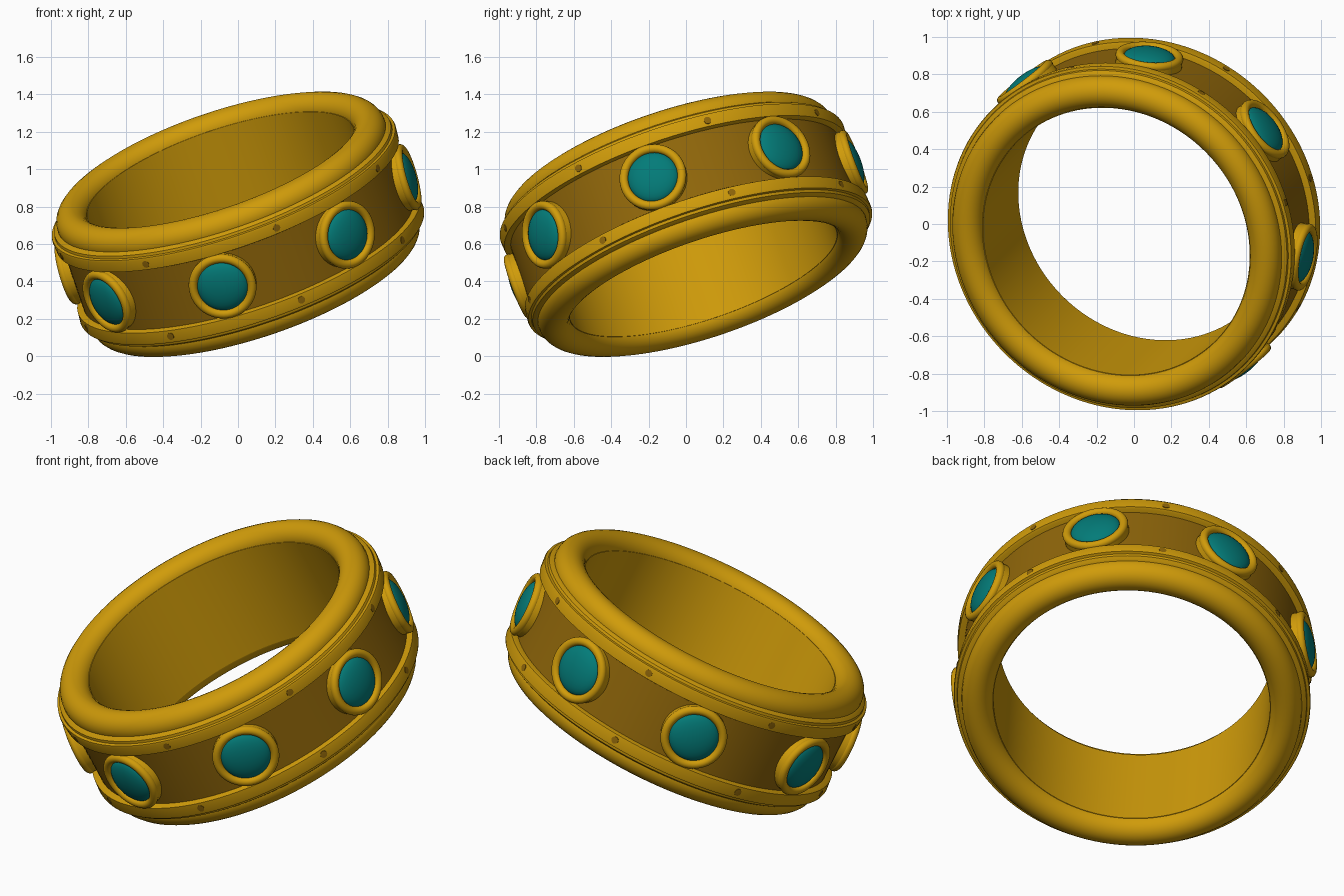
import bpy, bmesh, math
from mathutils import Matrix, Vector

if "Cube" in bpy.data.objects:
    bpy.data.objects.remove(bpy.data.objects["Cube"])

def mat(name, c):
    m = bpy.data.materials.new(name)
    m.diffuse_color = (*c, 1)
    m.use_nodes = True
    m.node_tree.nodes["Principled BSDF"].inputs["Base Color"].default_value = m.diffuse_color
    return m

GOLD = mat("gold", (0.63, 0.33, 0.003))
DARK = mat("dark_gold", (0.28, 0.135, 0.003))
TEAL = mat("teal_gem", (0.001, 0.20, 0.19))

# Tilted ring frame: n is the ring axis, e1 points to the first gem
n = Vector((-0.31, -0.305, 0.90)).normalized()
e1 = Vector((0.92, -0.185, 0.27))
e1 = (e1 - n * e1.dot(n)).normalized()
e2 = n.cross(e1)
FRAME = Matrix.Translation((0, 0, 0.705)) @ Matrix((e1, e2, n)).transposed().to_4x4()

def lathe(name, profile, material, segs, world, closed=True):
    """Revolve (radius, height) points round the local z axis."""
    bm = bmesh.new()
    rings = []
    for r, z in profile:
        if r < 1e-6:
            rings.append([bm.verts.new((0, 0, z))] * segs)
        else:
            rings.append([bm.verts.new((r * math.cos(2 * math.pi * i / segs),
                                        r * math.sin(2 * math.pi * i / segs), z))
                          for i in range(segs)])
    count = len(rings)
    for k in range(count if closed else count - 1):
        a, b = rings[k], rings[(k + 1) % count]
        for i in range(segs):
            j = (i + 1) % segs
            vs = list(dict.fromkeys((a[i], a[j], b[j], b[i])))
            if len(vs) > 2:
                bm.faces.new(vs)
    bmesh.ops.recalc_face_normals(bm, faces=bm.faces)
    me = bpy.data.meshes.new(name)
    bm.to_mesh(me)
    bm.free()
    me.materials.append(material)
    me.transform(world)
    ob = bpy.data.objects.new(name, me)
    bpy.context.collection.objects.link(ob)
    bpy.context.view_layer.objects.active = ob
    for o in bpy.context.selected_objects:
        o.select_set(False)
    ob.select_set(True)
    bpy.ops.object.shade_smooth_by_angle(angle=math.radians(35))
    return ob

def circle(r, z, rad, k=24):
    return [(r + rad * math.cos(2 * math.pi * i / k), z + rad * math.sin(2 * math.pi * i / k))
            for i in range(k)]

def radial(angle, height=0.0):
    """Local frame whose z axis points outward from the ring."""
    return (FRAME @ Matrix.Rotation(angle, 4, 'Z') @ Matrix.Translation((0, 0, height))
            @ Matrix.Rotation(math.pi / 2, 4, 'Y'))

# Main band: recessed outer panel and inner lining
lathe("recessed_band", [(0.85, -0.2), (0.928, -0.2), (0.928, 0.2), (0.85, 0.2)], DARK, 128, FRAME)
lathe("inner_lining", [(0.750, -0.305), (0.87, -0.305), (0.87, 0.305), (0.750, 0.305)], GOLD, 128, FRAME)

# Mirrored rims: rounded edge, stepped collar and border strip
for side, s in (("upper", 1), ("lower", -1)):
    lathe(side + "_round_rim", circle(0.837, s * 0.288, 0.086), GOLD, 128, FRAME)
    steps = [(0.86, 0.176), (0.950, 0.176), (0.963, 0.181), (0.968, 0.240), (0.965, 0.250),
             (0.950, 0.253), (0.947, 0.268), (0.935, 0.275), (0.915, 0.285), (0.86, 0.285)]
    lathe(side + "_border", [(r, s * z) for r, z in steps], GOLD, 128, FRAME)

# Eight gems in round settings, with small border marks between them
for k in range(8):
    a = k * math.pi / 4
    lathe(f"setting_{k}_collar", [(0.12, 0.88), (0.178, 0.88), (0.178, 0.958), (0.12, 0.955)],
          GOLD, 48, radial(a))
    lathe(f"setting_{k}_rim", circle(0.158, 0.957, 0.024, 16), GOLD, 48, radial(a))
    dome = [(0.139 * math.cos(t * math.pi / 16), 0.948 + 0.05 * math.sin(t * math.pi / 16))
            for t in range(8)] + [(0, 0.998)]
    lathe(f"gem_{k}", dome, TEAL, 48, radial(a), closed=False)
    for side, s in (("upper", 1), ("lower", -1)):
        lathe(f"{side}_mark_{k}", [(0, 0.95), (0.021, 0.95), (0.020, 0.9675), (0, 0.9685)],
              DARK, 16, radial(a + math.pi / 8, s * 0.214), closed=False)
